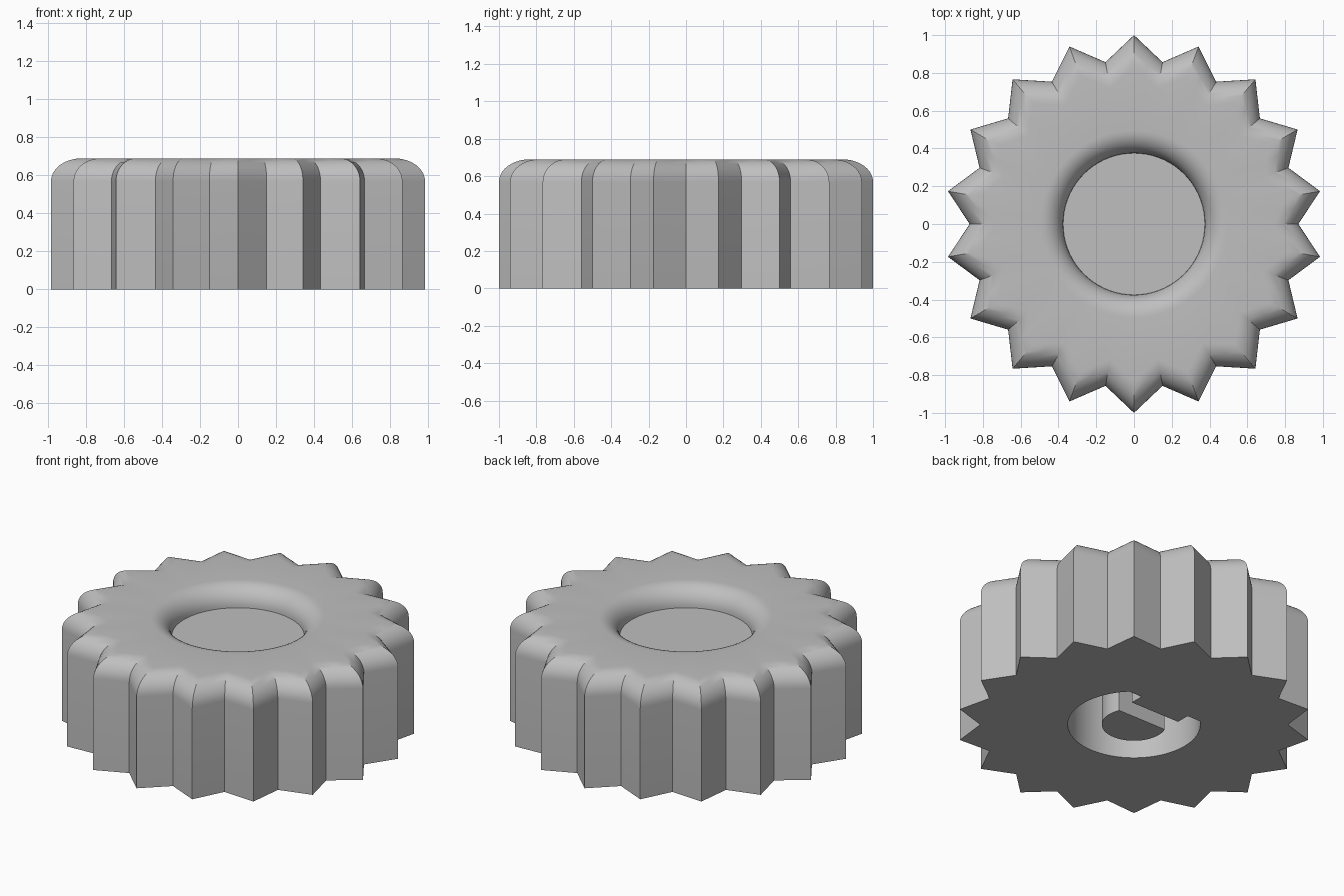
import bpy, bmesh
from math import sin, cos, pi, radians, sqrt, atan2

if "Cube" in bpy.data.objects:
    bpy.data.objects.remove(bpy.data.objects["Cube"])

HEIGHT, FILLET, STEPS = 0.69, 0.12, 10
TEETH, TIP, VALLEY = 18, 1.0, 0.87
DISH, BORE_DEPTH = 0.375, 0.45
COUNT = TEETH * 4                      # points on every ring

grey = bpy.data.materials.new("light grey")
grey.use_nodes = True
grey.diffuse_color = (0.52, 0.52, 0.52, 1)
grey.node_tree.nodes["Principled BSDF"].inputs["Base Color"].default_value = grey.diffuse_color


def polar(r, k):
    a = pi / 2 + 2 * pi * k / COUNT
    return r * cos(a), r * sin(a)


def toothed(inset):
    """Zigzag outline moved inward by an equal distance from every tooth face."""
    step = pi / TEETH
    half_tip = atan2(VALLEY * sin(step), TIP - VALLEY * cos(step))
    tip = TIP - inset / sin(half_tip)
    valley = VALLEY - inset / sin(half_tip + step)
    corners = [polar(valley if i % 2 else tip, 2 * i) for i in range(2 * TEETH)]
    points = []
    for p, q in zip(corners, corners[1:] + corners[:1]):
        points += [p, ((p[0] + q[0]) / 2, (p[1] + q[1]) / 2)]
    return points


def flat_sided(r, flat_y, segments=64):
    """Circle outline cut by a flat on its back, from the left end round to the right."""
    a0 = pi - atan2(flat_y, sqrt(r * r - flat_y * flat_y))
    sweep = 3 * pi - 2 * a0
    a1 = a0 + sweep
    a1 = 2 * pi + (pi - a0)
    return [(r * cos(a0 + (a1 - a0) * i / segments),
             r * sin(a0 + (a1 - a0) * i / segments)) for i in range(segments + 1)]


def ring(bm, points, z):
    return [bm.verts.new((x, y, z)) for x, y in points]


def skin(bm, lower, upper):
    n = len(lower)
    for i in range(n):
        j = (i + 1) % n
        bm.faces.new((lower[i], lower[j], upper[j], upper[i]))


def finish(bm, name):
    bmesh.ops.recalc_face_normals(bm, faces=bm.faces)
    mesh = bpy.data.meshes.new(name)
    bm.to_mesh(mesh)
    bm.free()
    mesh.materials.append(grey)
    obj = bpy.data.objects.new(name, mesh)
    bpy.context.collection.objects.link(obj)
    bpy.ops.object.select_all(action="DESELECT")
    obj.select_set(True)
    bpy.context.view_layer.objects.active = obj
    bpy.ops.object.shade_smooth_by_angle(angle=radians(30))


# Toothed wall, rounded shoulder, flat top and rounded dish
bm = bmesh.new()
turns = [pi / 2 * i / STEPS for i in range(STEPS + 1)]
rings = [ring(bm, toothed(0), 0)]
for t in turns:
    rings.append(ring(bm, toothed(FILLET * (1 - cos(t))), HEIGHT - FILLET * (1 - sin(t))))
for t in reversed(turns):
    circle = [polar(DISH + FILLET * (1 - cos(t)), k) for k in range(COUNT)]
    rings.append(ring(bm, circle, HEIGHT - FILLET * (1 - sin(t))))
for lower, upper in zip(rings, rings[1:]):
    skin(bm, lower, upper)
bm.faces.new(rings[-1])

# Keyed bore in the underside
key = [(0.17, 0.27), (0.17, 0.185), (-0.17, 0.185), (-0.17, 0.27)]
bore_outline = flat_sided(DISH, 0.27) + key
mouth = ring(bm, bore_outline, 0)
ceiling = ring(bm, bore_outline, BORE_DEPTH)
skin(bm, mouth, ceiling)
bm.faces.new(ceiling)

# Underside between the teeth and the bore
rim = [bm.edges.get((loop[i - 1], loop[i])) for loop in (rings[0], mouth) for i in range(len(loop))]
bmesh.ops.triangle_fill(bm, edges=rim, use_beauty=True)
finish(bm, "knob_body")

# Flat-sided post inside the bore
bm = bmesh.new()
post_outline = flat_sided(0.182, 0.07)
low = ring(bm, post_outline, 0)
high = ring(bm, post_outline, BORE_DEPTH + 0.02)
skin(bm, low, high)
bm.faces.new(low)
bm.faces.new(high)
finish(bm, "post")
